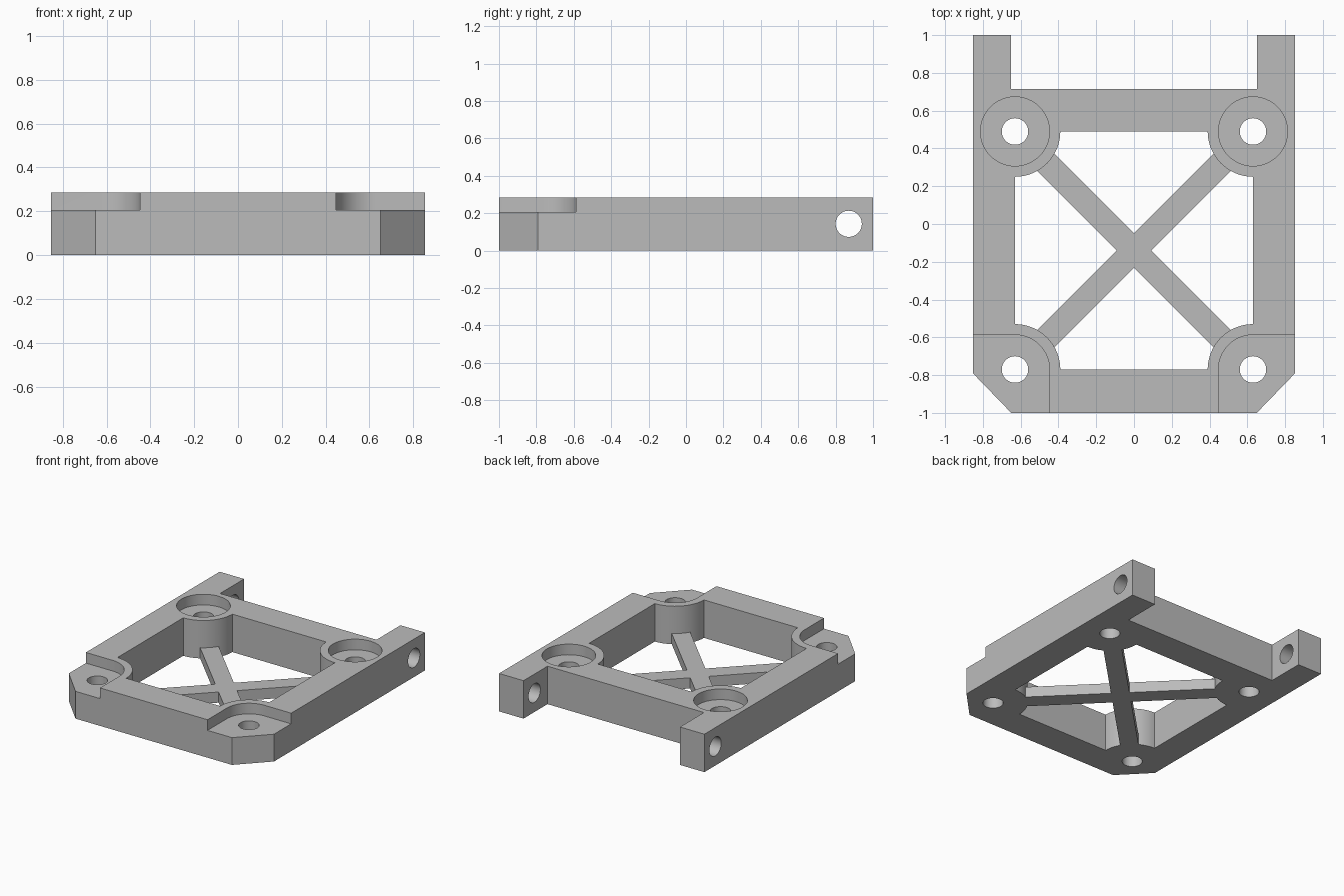
import bpy, bmesh, math
from mathutils import Matrix

cube = bpy.data.objects.get("Cube")
if cube:
    bpy.data.objects.remove(cube, do_unlink=True)

HEIGHT, FLOOR, BRACE = 0.285, 0.205, 0.08
HALF_W = 0.853
BOSS_X, BACK_Y, FRONT_Y = 0.63, 0.49, -0.77
BOSS_R, BORE_R, HOLE_R = 0.24, 0.183, 0.07

grey = bpy.data.materials.new("light grey")
grey.use_nodes = True
grey.diffuse_color = (0.5, 0.5, 0.5, 1)
grey.node_tree.nodes["Principled BSDF"].inputs["Base Color"].default_value = (0.5, 0.5, 0.5, 1)


def arc(cx, cy, r, start, end, steps=16):
    angles = [math.radians(start + (end - start) * i / steps) for i in range(steps + 1)]
    return [(cx + r * math.cos(a), cy + r * math.sin(a)) for a in angles]


def circle(cx, cy, r):
    return arc(cx, cy, r, 0, 360, 48)[:-1]


def prism(name, points, z0, z1, matrix=None):
    """Extrude a flat profile between two heights."""
    bm = bmesh.new()
    face = bm.faces.new([bm.verts.new((x, y, z0)) for x, y in points])
    top = bmesh.ops.extrude_face_region(bm, geom=[face])["geom"]
    verts = [v for v in top if isinstance(v, bmesh.types.BMVert)]
    bmesh.ops.translate(bm, verts=verts, vec=(0, 0, z1 - z0))
    if matrix:
        bmesh.ops.transform(bm, matrix=matrix, verts=bm.verts)
    bmesh.ops.recalc_face_normals(bm, faces=bm.faces)
    mesh = bpy.data.meshes.new(name)
    bm.to_mesh(mesh)
    bm.free()
    mesh.materials.append(grey)
    obj = bpy.data.objects.new(name, mesh)
    bpy.context.collection.objects.link(obj)
    return obj


def cut(target, cutter):
    """Subtract the cutter, apply and discard it."""
    mod = target.modifiers.new("cut", "BOOLEAN")
    mod.operation, mod.solver, mod.object = "DIFFERENCE", "EXACT", cutter
    bpy.context.view_layer.objects.active = target
    bpy.ops.object.modifier_apply(modifier=mod.name)
    bpy.data.objects.remove(cutter, do_unlink=True)


# Frame outline with rear arms and chamfered front corners
half = [(0.65, -1), (HALF_W, -0.79), (HALF_W, 1), (0.65, 1), (0.65, 0.715)]
frame = prism("bracket_frame", half + [(-x, y) for x, y in reversed(half)], 0, HEIGHT)

# Central window, leaving quarter-round bosses and a low cross brace
window_profile = (arc(BOSS_X, BACK_Y, BOSS_R, 270, 180)
                  + arc(-BOSS_X, BACK_Y, BOSS_R, 0, -90)
                  + arc(-BOSS_X, FRONT_Y, BOSS_R, 90, 0)
                  + arc(BOSS_X, FRONT_Y, BOSS_R, 180, 90))
window = prism("window_cutter", window_profile, -0.2, 0.5)
w, reach = 0.064, 1.2
arm = [(reach, -w), (reach, w), (w, w)]
cross = [(x * c - y * s, x * s + y * c)
         for c, s in ((1, 0), (0, 1), (-1, 0), (0, -1)) for x, y in arm]
turn = Matrix.Translation((0, (BACK_Y + FRONT_Y) / 2, 0)) @ Matrix.Rotation(math.pi / 4, 4, "Z")
cut(window, prism("brace_cutter", cross, -0.4, BRACE, turn))
cut(frame, window)

# Recesses, screw holes and pivot holes on both sides
for side in (-1, 1):
    x = side * BOSS_X
    cut(frame, prism("bore_cutter", circle(x, BACK_Y, BORE_R), FLOOR, 0.5))
    corner = ([(BOSS_X - BORE_R, -1.2)] + arc(BOSS_X, FRONT_Y, BORE_R, 180, 90)
              + [(1.1, FRONT_Y + BORE_R), (1.1, -1.2)])
    cut(frame, prism("corner_cutter", [(side * px, py) for px, py in corner], FLOOR, 0.5))
    for y in (BACK_Y, FRONT_Y):
        cut(frame, prism("hole_cutter", circle(x, y, HOLE_R), -0.2, 0.5))
    sideways = Matrix.Translation((side * 0.75, 0.87, 0.143)) @ Matrix.Rotation(math.pi / 2, 4, "Y")
    cut(frame, prism("pivot_cutter", circle(0, 0, HOLE_R), -0.3, 0.3, sideways))

# Smooth the round walls, keep the edges crisp
bpy.ops.object.select_all(action="DESELECT")
frame.select_set(True)
bpy.context.view_layer.objects.active = frame
bpy.ops.object.shade_smooth_by_angle(angle=math.radians(30))
